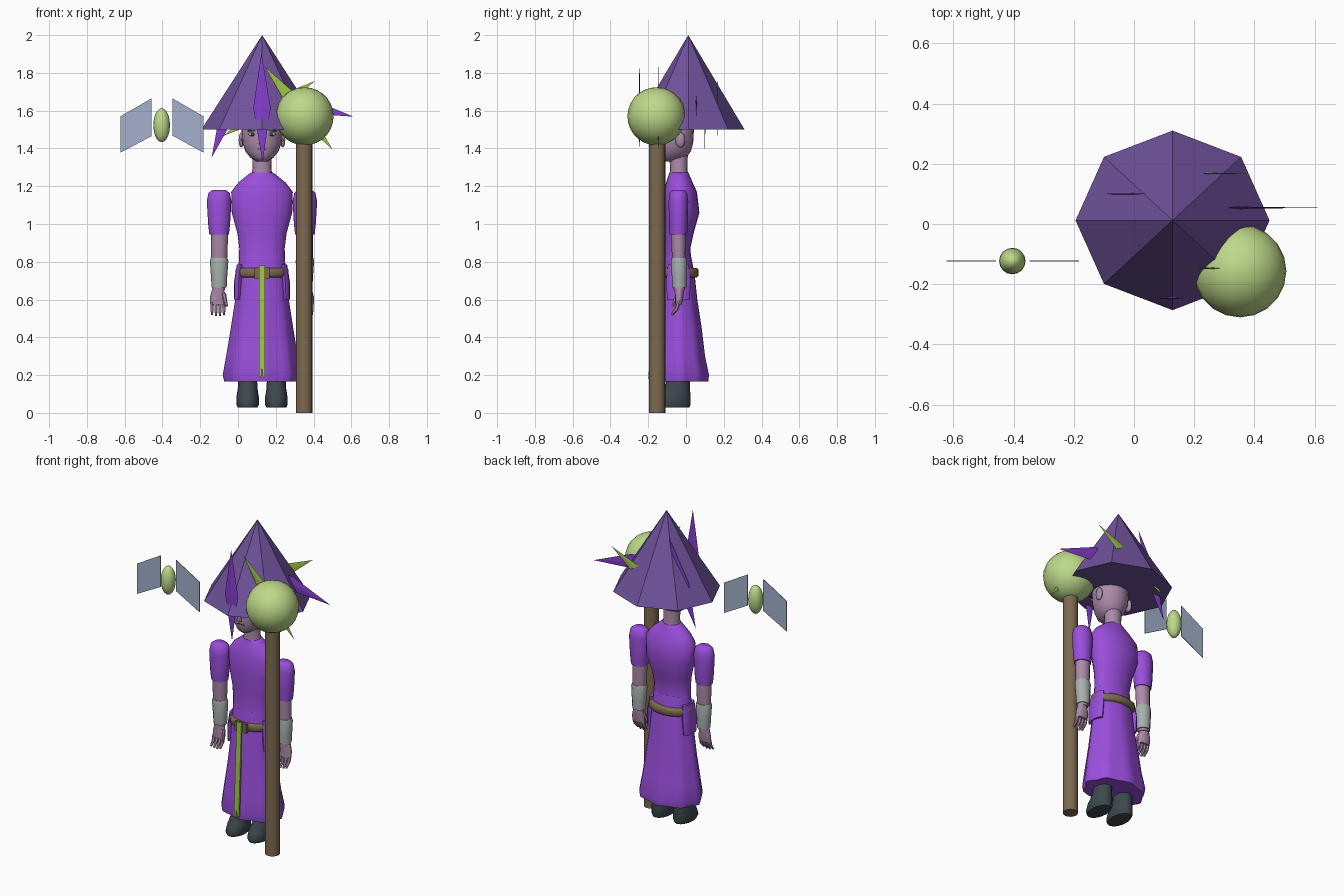
import bpy, bmesh, math
from mathutils import Vector, Matrix

CX = 0.127  # centre line of the figure


def material(name, r, g, b):
    m = bpy.data.materials.new(name)
    lin = [((c / 255 + 0.055) / 1.055) ** 2.4 for c in (r, g, b)]
    m.diffuse_color = (*lin, 1)
    return m


HAT = material("hat purple", 112, 82, 156)
ROBE = material("robe purple", 154, 78, 220)
SPIKE = material("spike purple", 134, 62, 208)
LIME = material("lime", 158, 200, 72)
PALE = material("pale green", 189, 217, 137)
BROWN = material("wood brown", 125, 106, 80)
SKIN = material("skin", 172, 138, 170)
GREY = material("pale grey", 168, 178, 174)
SLATE = material("slate", 60, 72, 78)
WING = material("wing blue", 163, 177, 204)


def finish(name, bm, mat, smooth=None):
    bmesh.ops.recalc_face_normals(bm, faces=bm.faces)
    me = bpy.data.meshes.new(name)
    bm.to_mesh(me)
    bm.free()
    me.materials.append(mat)
    ob = bpy.data.objects.new(name, me)
    bpy.context.collection.objects.link(ob)
    if smooth:
        bpy.ops.object.select_all(action='DESELECT')
        ob.select_set(True)
        bpy.context.view_layer.objects.active = ob
        bpy.ops.object.shade_smooth_by_angle(angle=math.radians(smooth))
    return ob


def loft(name, rings, mat, n=16, x=CX, folds=0.0, smooth=50):
    """Stack of ellipses (z, dx, y, rx, ry); folds deepen toward the first ring."""
    bm = bmesh.new()
    loops = []
    for k, (z, dx, y, rx, ry) in enumerate(rings):
        f = folds * (1 - k / (len(rings) - 1))
        loop = []
        for i in range(n):
            a = 2 * math.pi * i / n
            s = 1 + f * (math.cos(8 * a) - 1) / 2
            loop.append(bm.verts.new((x + dx + rx * s * math.cos(a), y + ry * s * math.sin(a), z)))
        loops.append(loop)
    for p, q in zip(loops, loops[1:]):
        for i in range(n):
            j = (i + 1) % n
            bm.faces.new((p[i], p[j], q[j], q[i]))
    bm.faces.new(loops[0])
    bm.faces.new(loops[-1])
    return finish(name, bm, mat, smooth)


def ball(name, loc, rad, mat, u=16, v=10):
    bm = bmesh.new()
    bmesh.ops.create_uvsphere(bm, u_segments=u, v_segments=v, radius=1,
                              matrix=Matrix.Translation(loc) @ Matrix.Diagonal((*rad, 1)))
    return finish(name, bm, mat, 60)


def plate(name, pts, y, t, mat):
    """Flat outline in x and z, thickened along y."""
    bm = bmesh.new()
    face = bm.faces.new([bm.verts.new((px, y - t / 2, pz)) for px, pz in pts])
    ext = bmesh.ops.extrude_face_region(bm, geom=[face])
    bmesh.ops.translate(bm, vec=(0, t, 0), verts=[g for g in ext['geom'] if isinstance(g, bmesh.types.BMVert)])
    return finish(name, bm, mat)


def rod(name, a, b, r1, r2, mat, n=8):
    a, b = Vector(a), Vector(b)
    d = b - a
    bm = bmesh.new()
    bmesh.ops.create_cone(bm, cap_ends=True, segments=n, radius1=r1, radius2=r2, depth=d.length,
                          matrix=Matrix.Translation((a + b) / 2) @ d.to_track_quat('Z', 'Y').to_matrix().to_4x4())
    return finish(name, bm, mat, 40)


def spike(name, p, q, y, mat, w=0.046, t=0.004):
    """Thin long diamond between two tips."""
    p, q = Vector((p[0], y, p[1])), Vector((q[0], y, q[1]))
    side = (q - p).normalized().cross(Vector((0, 1, 0))) * w
    mid = (p + q) / 2
    bm = bmesh.new()
    for c in (p, q, mid + side, mid - side, mid + Vector((0, t, 0)), mid - Vector((0, t, 0))):
        bm.verts.new(c)
    bmesh.ops.convex_hull(bm, input=bm.verts)
    return finish(name, bm, mat)


# Hat: eight-sided cone
bm = bmesh.new()
bmesh.ops.create_cone(bm, cap_ends=True, segments=8, radius1=1, radius2=0, depth=0.5,
                      matrix=Matrix.Translation((0.128, 0.012, 1.75)) @ Matrix.Diagonal((0.322, 0.298, 1, 1)))
bmesh.ops.rotate(bm, verts=bm.verts, cent=(0.128, 0.012, 0), matrix=Matrix.Identity(3))
finish("hat", bm, HAT)

# Spikes piercing the hat
spike("front_spike", (0.124, 1.905), (0.13, 1.327), -0.246, SPIKE)
spike("orb_spike", (0.14, 1.835), (0.50, 1.395), -0.147, LIME)
spike("left_spike", (-0.14, 1.35), (0.05, 1.88), 0.1, SPIKE)
spike("back_spike", (0.408, 1.757), (-0.08, 1.465), 0.168, LIME)
spike("right_spike", (0.612, 1.568), (0.06, 1.70), 0.054, SPIKE)

# Staff and orb
rod("staff", (0.35, -0.153, 0), (0.35, -0.153, 1.5), 0.044, 0.044, BROWN, 16)
ball("orb", (0.352, -0.156, 1.57), (0.154, 0.154, 0.154), PALE, 20, 14)

# Floating winged creature
ball("flyer_body", (-0.404, -0.123, 1.523), (0.044, 0.044, 0.09), PALE, 16, 10)
plate("flyer_left_wing", [(-0.622, 1.57), (-0.458, 1.665), (-0.458, 1.465), (-0.622, 1.378)], -0.123, 0.004, WING)
plate("flyer_right_wing", [(-0.347, 1.665), (-0.183, 1.57), (-0.183, 1.378), (-0.347, 1.468)], -0.123, 0.004, WING)

# Robe
loft("skirt", [(0.165, 0, -0.03, 0.2, 0.148), (0.2, 0, -0.03, 0.208, 0.152), (0.3, 0, -0.035, 0.19, 0.136),
               (0.45, 0, -0.035, 0.165, 0.118), (0.6, 0, -0.04, 0.142, 0.1), (0.74, 0, -0.043, 0.128, 0.088),
               (0.83, 0, -0.045, 0.12, 0.072)], ROBE, 32, folds=0.1)
loft("torso", [(0.825, 0, -0.045, 0.122, 0.072), (0.87, 0, -0.045, 0.12, 0.068), (0.95, 0, -0.038, 0.13, 0.078),
               (1.06, 0, -0.025, 0.16, 0.096), (1.17, 0, -0.03, 0.163, 0.088), (1.22, 0, -0.035, 0.125, 0.07),
               (1.26, 0, -0.037, 0.075, 0.055), (1.272, 0, -0.038, 0.058, 0.05)], ROBE, 20)

# Belt, buckle and hanging strap
loft("belt", [(0.718, 0, -0.038, 0.132, 0.097), (0.727, 0, -0.038, 0.141, 0.105),
              (0.757, 0, -0.038, 0.141, 0.105), (0.766, 0, -0.038, 0.132, 0.097)], BROWN, 24)
plate("buckle", [(CX - 0.04, 0.712), (CX + 0.04, 0.712), (CX + 0.04, 0.77), (CX - 0.04, 0.77)], -0.147, 0.02, BROWN)
strap = plate("strap", [(CX - 0.017, 0.78), (CX + 0.017, 0.78), (CX + 0.017, 0.19), (CX + 0.005, 0.18),
                        (CX, 0.25), (CX - 0.005, 0.18), (CX - 0.017, 0.19)], 0, 0.012, LIME)
for v in strap.data.vertices:
    v.co.y += -0.166 - 0.045 * (0.78 - v.co.z)

# Head
loft("neck", [(1.255, 0, -0.038, 0.057, 0.05), (1.29, 0, -0.038, 0.05, 0.046), (1.39, 0, -0.04, 0.052, 0.05)], SKIN)
loft("head", [(1.332, 0, -0.085, 0.028, 0.045), (1.35, 0, -0.075, 0.06, 0.075), (1.385, 0, -0.066, 0.088, 0.092),
              (1.43, 0, -0.062, 0.104, 0.1), (1.5, 0, -0.06, 0.108, 0.102), (1.56, 0, -0.055, 0.09, 0.088),
              (1.6, 0, -0.05, 0.045, 0.045)], SKIN, 20)
rod("nose", (CX, -0.155, 1.475), (CX, -0.172, 1.425), 0.007, 0.016, SKIN)
plate("mouth", [(CX - 0.027, 1.394), (CX + 0.027, 1.394), (CX + 0.02, 1.401), (CX - 0.02, 1.401)], -0.156, 0.008, SLATE)

for s, side in ((-1, "left"), (1, "right")):
    # Face details
    ball(side + "_ear", (CX + s * 0.11, -0.03, 1.445), (0.014, 0.026, 0.04), SKIN, 10, 8)
    ex = CX + s * 0.05
    ball(side + "_eye", (ex, -0.146, 1.475), (0.023, 0.01, 0.011), GREY, 12, 8)
    ball(side + "_iris", (ex, -0.154, 1.475), (0.009, 0.005, 0.009), SLATE, 8, 6)
    plate(side + "_brow", [(ex - 0.028, 1.491), (ex + 0.028, 1.491), (ex + 0.022, 1.498), (ex - 0.022, 1.498)],
          -0.152, 0.009, SLATE)

    # Side flap below the waist
    loft(side + "_waist_flap", [(0.6, 0, -0.04, 0.022, 0.06), (0.7, -s * 0.004, -0.04, 0.024, 0.065),
                                (0.785, -s * 0.012, -0.04, 0.018, 0.055)], ROBE, 12, CX + s * 0.127)

    # Arm: puffed sleeve, forearm, bracer
    ax = CX + s * 0.227
    loft(side + "_sleeve", [(0.945, 0, -0.04, 0.052, 0.046), (1.0, 0, -0.04, 0.058, 0.05), (1.12, 0, -0.04, 0.065, 0.052),
                            (1.165, 0, -0.04, 0.056, 0.046), (1.18, 0, -0.04, 0.036, 0.032)], ROBE, 12, ax)
    loft(side + "_forearm", [(0.65, s * 0.002, -0.035, 0.033, 0.03), (0.82, 0, -0.038, 0.043, 0.036),
                             (0.95, -s * 0.002, -0.04, 0.046, 0.04)], SKIN, 12, ax)
    loft(side + "_bracer", [(0.665, 0, -0.035, 0.04, 0.038), (0.72, 0, -0.035, 0.043, 0.04),
                            (0.805, 0, -0.037, 0.049, 0.043), (0.82, 0, -0.037, 0.044, 0.04)], GREY, 12, ax)

    # Hand: palm, four curled fingers and a thumb
    hx = ax + s * 0.006
    loft(side + "_palm", [(0.575, 0, -0.04, 0.042, 0.018), (0.61, 0, -0.036, 0.043, 0.022),
                          (0.66, 0, -0.035, 0.03, 0.026)], SKIN, 12, hx)
    for i in range(4):
        fx = hx + (i - 1.5) * 0.021
        tip = 0.512 + 0.006 * abs(i - 1.5)
        rod(f"{side}_finger_{i}", (fx, -0.04, 0.59), (fx, -0.05, 0.55), 0.011, 0.01, SKIN, 6)
        rod(f"{side}_fingertip_{i}", (fx, -0.049, 0.553), (fx, -0.075, tip), 0.01, 0.006, SKIN, 6)
    rod(side + "_thumb", (hx - s * 0.03, -0.045, 0.63), (hx - s * 0.045, -0.07, 0.565), 0.013, 0.008, SKIN, 6)

    # Boot
    bx = CX + s * 0.076
    loft(side + "_boot", [(0.028, 0, -0.07, 0.052, 0.088), (0.045, 0, -0.07, 0.06, 0.095), (0.085, 0, -0.062, 0.059, 0.086),
                          (0.13, 0, -0.045, 0.052, 0.066), (0.26, 0, -0.035, 0.047, 0.055)], SLATE, 16, bx)
